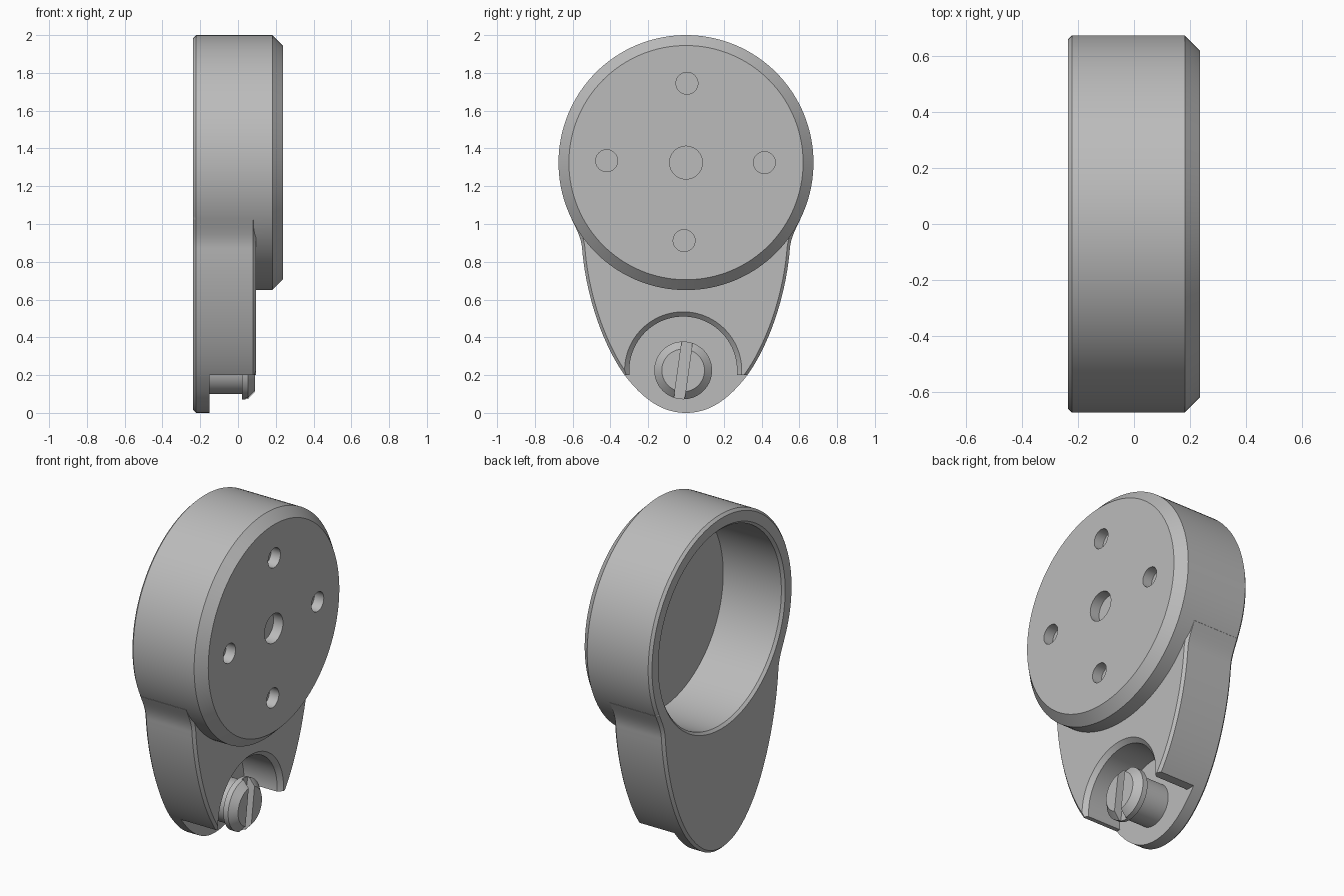
import bpy, bmesh, math
from mathutils import Vector
from mathutils.geometry import interpolate_bezier

cube = bpy.data.objects.get("Cube")
if cube:
    bpy.data.objects.remove(cube, do_unlink=True)

grey = bpy.data.materials.new("satin_grey")
grey.use_nodes = True
COLOUR = (0.5, 0.5, 0.5, 1)
grey.diffuse_color = COLOUR
grey.node_tree.nodes["Principled BSDF"].inputs["Base Color"].default_value = COLOUR

BACK, FACE = -0.237, 0.237
CUP = (0, 1.325)
SCREW = (-0.015, 0.225)


def loft(name, rings):
    """Skin a stack of equal-length rings and cap both ends."""
    bm = bmesh.new()
    loops = [[bm.verts.new(p) for p in ring] for ring in rings]
    n = len(loops[0])
    for a, b in zip(loops, loops[1:]):
        for i in range(n):
            j = (i + 1) % n
            bm.faces.new((a[i], a[j], b[j], b[i]))
    bm.faces.new(loops[0][::-1])
    bm.faces.new(loops[-1])
    bmesh.ops.recalc_face_normals(bm, faces=bm.faces)
    mesh = bpy.data.meshes.new(name)
    bm.to_mesh(mesh)
    bm.free()
    mesh.materials.append(grey)
    obj = bpy.data.objects.new(name, mesh)
    bpy.context.collection.objects.link(obj)
    return obj


def turned(name, centre, profile, sides=96):
    """Solid of revolution about the x direction from (x, radius) pairs."""
    angles = [math.tau * i / sides for i in range(sides)]
    return loft(name, [[(x, centre[0] + r * math.cos(a), centre[1] + r * math.sin(a))
                        for a in angles] for x, r in profile])


def box(name, low, high):
    (x0, y0, z0), (x1, y1, z1) = low, high
    return loft(name, [[(x, y0, z0), (x, y1, z0), (x, y1, z1), (x, y0, z1)]
                       for x in (x0, x1)])


def combine(target, other, operation):
    mod = target.modifiers.new(operation.lower(), "BOOLEAN")
    mod.operation = operation
    mod.solver = "EXACT"
    mod.object = other
    bpy.context.view_layer.objects.active = target
    bpy.ops.object.modifier_apply(modifier=mod.name)
    bpy.data.objects.remove(other, do_unlink=True)


def smooth(obj):
    bpy.ops.object.select_all(action="DESELECT")
    obj.select_set(True)
    bpy.context.view_layer.objects.active = obj
    bpy.ops.object.shade_smooth_by_angle(angle=math.radians(25))


def inset(outline, d):
    """Shift a counter-clockwise (y, z) outline inward by d."""
    result = []
    for i, p in enumerate(outline):
        t = (outline[(i + 1) % len(outline)] - outline[i - 1]).normalized()
        result.append(p + d * Vector((-t.y, t.x)))
    return result


# Tapered arm outline: half a curve, then mirrored
curves = [((0, 0), (0.14, 0), (0.24, 0.09), (0.325, 0.2)),
          ((0.325, 0.2), (0.44, 0.36), (0.53, 0.62), (0.55, 0.87)),
          ((0.55, 0.87), (0.555, 0.93), (0.58, 0.972), (0.61, 1.035))]
half = []
for c in curves:
    half += interpolate_bezier(*[Vector(p) for p in c], 20)[:-1]
half += [Vector((0.6, 1.05)), Vector((0.3, 1.25))]
outline = half + [Vector((-p.x, p.y)) for p in reversed(half[1:])]
ARM_FACE, EDGE = 0.095, 0.015
arm = loft("arm", [[(x, p.x, p.y) for p in inset(outline, d)] for x, d in
                   ((BACK, EDGE), (BACK + EDGE, 0), (ARM_FACE - EDGE, 0), (ARM_FACE, EDGE))])

# Round cup joined to the arm
housing = turned("housing", CUP, [(BACK, 0.66), (BACK + EDGE, 0.675),
                                  (0.182, 0.675), (FACE, 0.62)], 128)
combine(housing, arm, "UNION")

# Open cavity at the back
combine(housing, turned("cavity_cutter", CUP, [(BACK - 0.02, 0.62), (BACK + EDGE, 0.585),
                                               (0.163, 0.585)], 128), "DIFFERENCE")

# Blind holes in the face
holes = [((0, 1.325), 0.087)] + [(c, 0.058) for c in (
    (0.005, 1.745), (-0.42, 1.335), (0.415, 1.325), (-0.01, 0.912))]
for centre, radius in holes:
    combine(housing, turned("hole_cutter", centre, [(FACE - 0.062, radius), (0.3, radius)], 40),
            "DIFFERENCE")

# Stepped foot and chamfered screw pocket
STEP = -0.15
combine(housing, box("step_cutter", (STEP, -1, -0.1), (0.2, 1, 0.2)), "DIFFERENCE")
combine(housing, turned("pocket_cutter", SCREW, [(STEP, 0.285), (ARM_FACE - 0.025, 0.285),
                                                 (ARM_FACE + 0.025, 0.335)]), "DIFFERENCE")
smooth(housing)

# Slotted screw
screw = turned("screw", SCREW, [(STEP - 0.02, 0.125), (0.02, 0.125), (0.02, 0.153),
                                (0.052, 0.153), (0.09, 0.113)], 64)
slot = box("slot_cutter", (0.04, -0.028, -0.3), (0.2, 0.028, 0.3))
slot.location = (0, *SCREW)
slot.rotation_euler.x = math.radians(-8)
bpy.context.view_layer.update()
combine(screw, slot, "DIFFERENCE")
smooth(screw)
